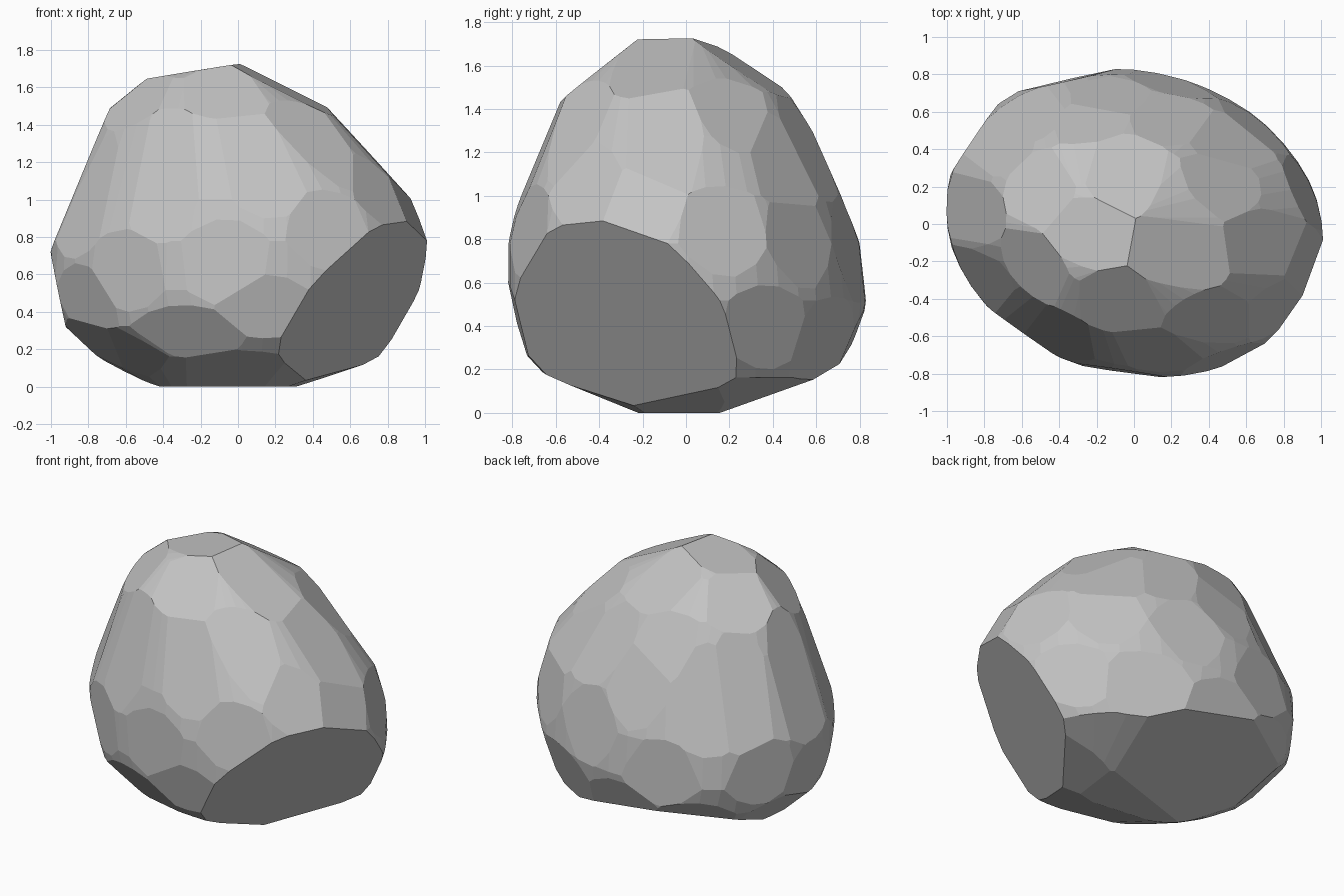
import bpy
import bmesh
import math
from mathutils import Vector
from mathutils.bvhtree import BVHTree

cube = bpy.data.objects.get("Cube")
if cube:
    bpy.data.objects.remove(cube, do_unlink=True)

# Outline of the boulder: height, then reach along x and along y
PROFILE = [
    (0, -.43, .4, -.2, .2), (.17, -.75, .8, -.63, .72),
    (.33, -.92, .94, -.78, .79), (.52, -1, 1, -.81, .82),
    (.78, -.99, 1, -.81, .79), (1, -.9, .93, -.76, .72),
    (1.27, -.79, .7, -.65, .6), (1.47, -.69, .51, -.56, .47),
    (1.64, -.48, .18, -.34, .22), (1.74, -.06, -.02, -.2, .05),
]
CENTRE = Vector((0, 0, .8))
SKEW = .11
SIDES = 48
FACET_RADIUS = .23

# Facet centres on each side, as positions across and up that side
SIDE_FACETS = {
    "top": [(-.04, .27), (.22, -.15), (-.23, -.05), (.48, .22), (.2, .57),
            (-.22, .58), (-.52, .2), (-.7, .45), (-.08, -.42), (-.54, -.23)],
    "front": [(-.4, 1.1), (.1, 1.17), (-.07, .67), (.48, .85), (.42, 1.32),
              (-.6, .62), (.15, .43), (-.25, .28), (-.6, .17), (-.03, .09)],
    "left": [(-.1, 1.3), (-.22, .97), (-.45, 1.05), (.18, .85), (.53, .8),
             (.38, .4), (.65, .35)],
    "back": [(-.55, 1), (-.12, 1.1), (.2, .75), (-.35, .58), (.5, 1.15),
             (-.05, .3), (.4, .35), (-.5, .25)],
    "right": [(-.35, .47), (-.3, .93), (.08, 1), (.1, .55), (.45, .6),
              (.25, .25), (-.2, .22)],
}

# How a position on each side becomes a point far out and an inward direction
SIDE_RAYS = {
    "top": lambda a, b: (Vector((a, b, 3)), Vector((0, 0, -1))),
    "front": lambda a, b: (Vector((a, -3, b)), Vector((0, 1, 0))),
    "back": lambda a, b: (Vector((a, 3, b)), Vector((0, -1, 0))),
    "left": lambda a, b: (Vector((3, a, b)), Vector((-1, 0, 0))),
    "right": lambda a, b: (Vector((-3, a, b)), Vector((1, 0, 0))),
}


def rounded_body():
    """Convex skin over skewed oval rings that follow the profile."""
    body = bmesh.new()
    for z, x0, x1, y0, y1 in PROFILE:
        for i in range(SIDES):
            a = math.tau * i / SIDES
            x = (x0 + x1 + (x1 - x0) * math.cos(a)) / 2
            y = (y0 + y1 + (y1 - y0) * math.sin(a - SKEW)) / 2
            body.verts.new((x, y, z))
    result = bmesh.ops.convex_hull(body, input=body.verts[:])
    spare = {v for v in result["geom_interior"] + result["geom_unused"]
             if isinstance(v, bmesh.types.BMVert)}
    bmesh.ops.delete(body, geom=list(spare), context="VERTS")
    bmesh.ops.recalc_face_normals(body, faces=body.faces[:])
    return body


def facet_plane(tree, origin, inward):
    """Average plane of the skin around the spot a ray strikes."""
    spot, normal, _, _ = tree.ray_cast(origin, inward)
    if spot is None:
        return None
    across = normal.orthogonal().normalized()
    along = normal.cross(across)
    places, normals = [spot], [normal]
    for radius in (FACET_RADIUS / 2, FACET_RADIUS):
        for i in range(12):
            a = math.tau * i / 12
            shift = (across * math.cos(a) + along * math.sin(a)) * radius
            place, tilt, _, _ = tree.ray_cast(spot + normal + shift, -normal)
            if place is not None:
                places.append(place)
                normals.append(tilt)
    middle = sum(places, Vector()) / len(places)
    return middle, sum(normals, Vector()).normalized()


def slice_off(bm, point, normal):
    """Cut everything beyond a plane and cap the opening."""
    bmesh.ops.bisect_plane(
        bm, geom=bm.verts[:] + bm.edges[:] + bm.faces[:], dist=.0001,
        plane_co=point, plane_no=normal, clear_outer=True)
    rim = [e for e in bm.edges if e.is_boundary]
    if rim:
        bmesh.ops.edgeloop_fill(bm, edges=rim)


# Plan the facets on the rounded body, then swell it to leave stone to carve
bm = rounded_body()
tree = BVHTree.FromBMesh(bm)
planes = [facet_plane(tree, *SIDE_RAYS[side](a, b))
          for side, centres in SIDE_FACETS.items() for a, b in centres]
for v in bm.verts:
    v.co = CENTRE + (v.co - CENTRE) * 1.012

# Broad undercut on the left front, two sloping undersides, level base
undercut = Vector((.72, -.45, -.53)).normalized()
left_slope = Vector((.31, -.04, -.95)).normalized()
back_slope = Vector((-.12, .36, -.92)).normalized()
planes += [
    (undercut * .352, undercut),
    (left_slope * .09, left_slope),
    (Vector((.4, .2, 0)), back_slope),
    (Vector((0, 0, 0)), Vector((0, 0, -1))),
]
for plane in planes:
    if plane:
        slice_off(bm, *plane)

# Merge slivers into clean flat facets
bmesh.ops.remove_doubles(bm, verts=bm.verts[:], dist=.015)
bmesh.ops.dissolve_limit(bm, angle_limit=math.radians(4),
                         verts=bm.verts[:], edges=bm.edges[:])
bmesh.ops.recalc_face_normals(bm, faces=bm.faces[:])

mesh = bpy.data.meshes.new("boulder")
bm.to_mesh(mesh)
bm.free()
boulder = bpy.data.objects.new("boulder", mesh)
bpy.context.collection.objects.link(boulder)

# Plain grey stone
stone = bpy.data.materials.new("grey stone")
stone.use_nodes = True
grey = (.55, .55, .55, 1)
stone.diffuse_color = grey
stone.node_tree.nodes["Principled BSDF"].inputs["Base Color"].default_value = grey
mesh.materials.append(stone)
